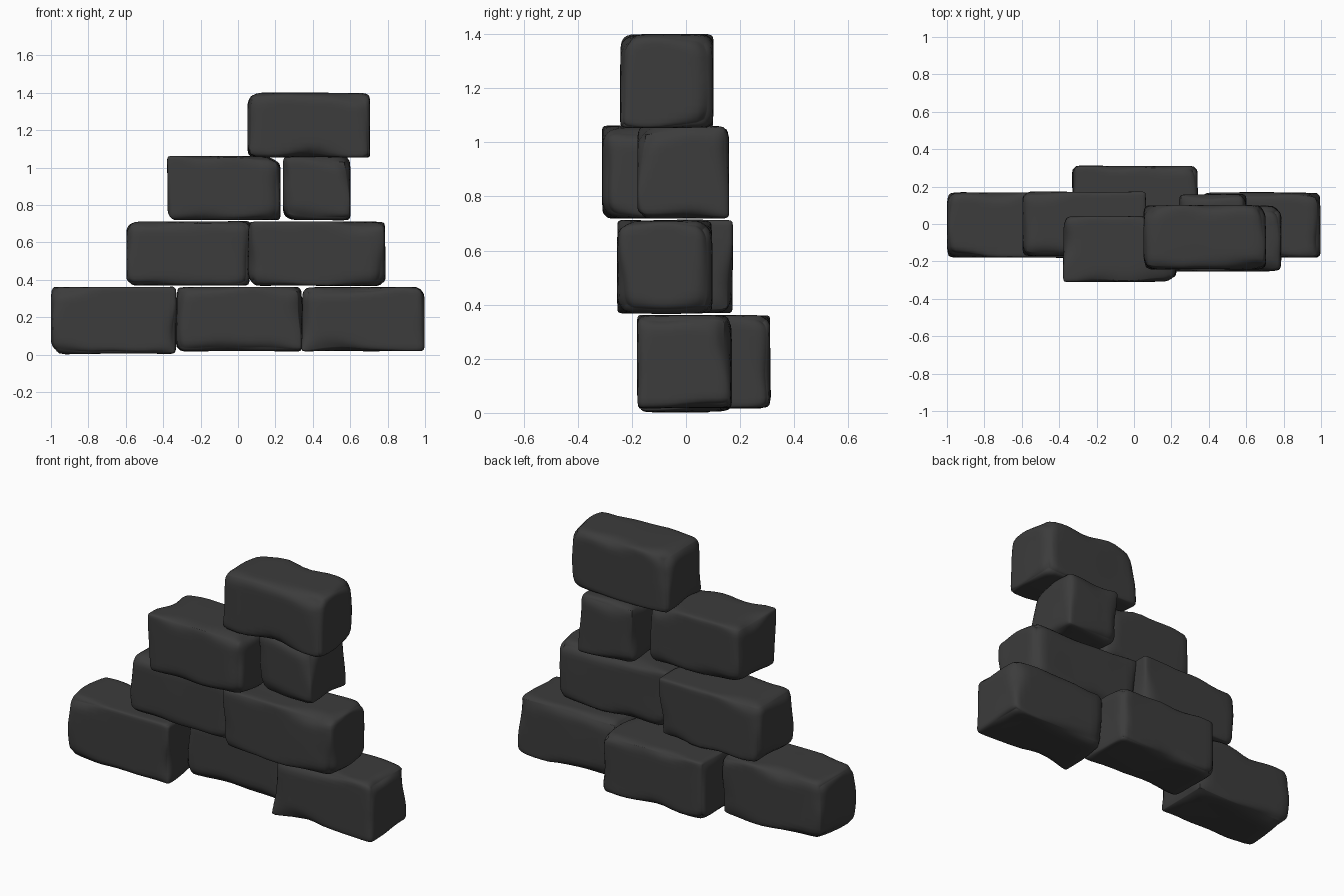
import bpy, bmesh, math
from mathutils import Vector, noise

if "Cube" in bpy.data.objects:
    bpy.data.objects.remove(bpy.data.objects["Cube"])

# Dark stone colour
stone = bpy.data.materials.new("dark_stone")
stone.diffuse_color = (0.045, 0.045, 0.045, 1)
stone.use_nodes = True
stone.node_tree.nodes["Principled BSDF"].inputs["Base Color"].default_value = stone.diffuse_color


def brick(name, x, y, z, seed, chips=()):
    """Worn block: a box whose edge radius wanders, with some edges chipped rounder."""
    lo = Vector((x[0], y[0], z[0]))
    hi = Vector((x[1], y[1], z[1]))
    centre, half = (lo + hi) / 2, (hi - lo) / 2
    bm = bmesh.new()
    bmesh.ops.create_cube(bm, size=2)
    bmesh.ops.subdivide_edges(bm, edges=bm.edges[:], cuts=17, use_grid_fill=True)
    for v in bm.verts:
        # Crowd the grid towards the edges
        p = Vector([math.sin(c * math.pi / 2) * h for c, h in zip(v.co, half)])
        n = noise.noise(p * 4.5 + Vector((seed * 7.3, seed * 3.1, seed * 1.7)))
        r = min(max(0.05 + 0.07 * n, 0.018), 0.1)
        for sx, sz, amount in chips:
            d = math.hypot(p.x - sx * half.x, p.z - sz * half.z)
            r += amount * max(0, 1 - d / 0.2)
        q = Vector([max(-(h - r), min(h - r, c)) for c, h in zip(p, half)])
        d = p - q
        if d.length > 1e-6:
            p = q + d.normalized() * r
        # Gentle hollows in the faces
        dent = 0.006 * (1 + noise.noise(p * 3 + Vector((seed, 5, seed * 2))))
        v.co = p - d.normalized() * dent * 0.6 + centre
    bmesh.ops.recalc_face_normals(bm, faces=bm.faces[:])
    for f in bm.faces:
        f.smooth = True
    me = bpy.data.meshes.new(name)
    bm.to_mesh(me)
    bm.free()
    me.materials.append(stone)
    bpy.context.collection.objects.link(bpy.data.objects.new(name, me))


# Bottom course
Z1, Z2, Z3, Z4 = (0.0, 0.365), (0.365, 0.715), (0.715, 1.063), (1.05, 1.402)
brick("bottom_left_brick", (-1.003, -0.328), (-0.183, 0.172), Z1, 1, [(-1, -1, 0.05)])
brick("bottom_middle_brick", (-0.332, 0.344), (-0.035, 0.315), (0.015, 0.365), 2)
brick("bottom_right_brick", (0.338, 1.0), (-0.183, 0.172), (0.015, 0.365), 3, [(-1, 1, 0.03)])

# Second course
brick("second_left_brick", (-0.6, 0.065), (-0.175, 0.176), Z2, 4)
brick("second_right_brick", (0.05, 0.79), (-0.256, 0.1), Z2, 5, [(-1, -1, 0.05), (1, -1, 0.02)])

# Third course
brick("third_left_brick", (-0.38, 0.23), (-0.312, 0.045), Z3, 6, [(1, 1, 0.05)])
brick("third_half_brick", (0.235, 0.604), (-0.184, 0.163), Z3, 7, [(-1, -1, 0.02)])

# Top brick
brick("top_brick", (0.048, 0.708), (-0.246, 0.104), Z4, 8, [(-1, 1, 0.04)])
